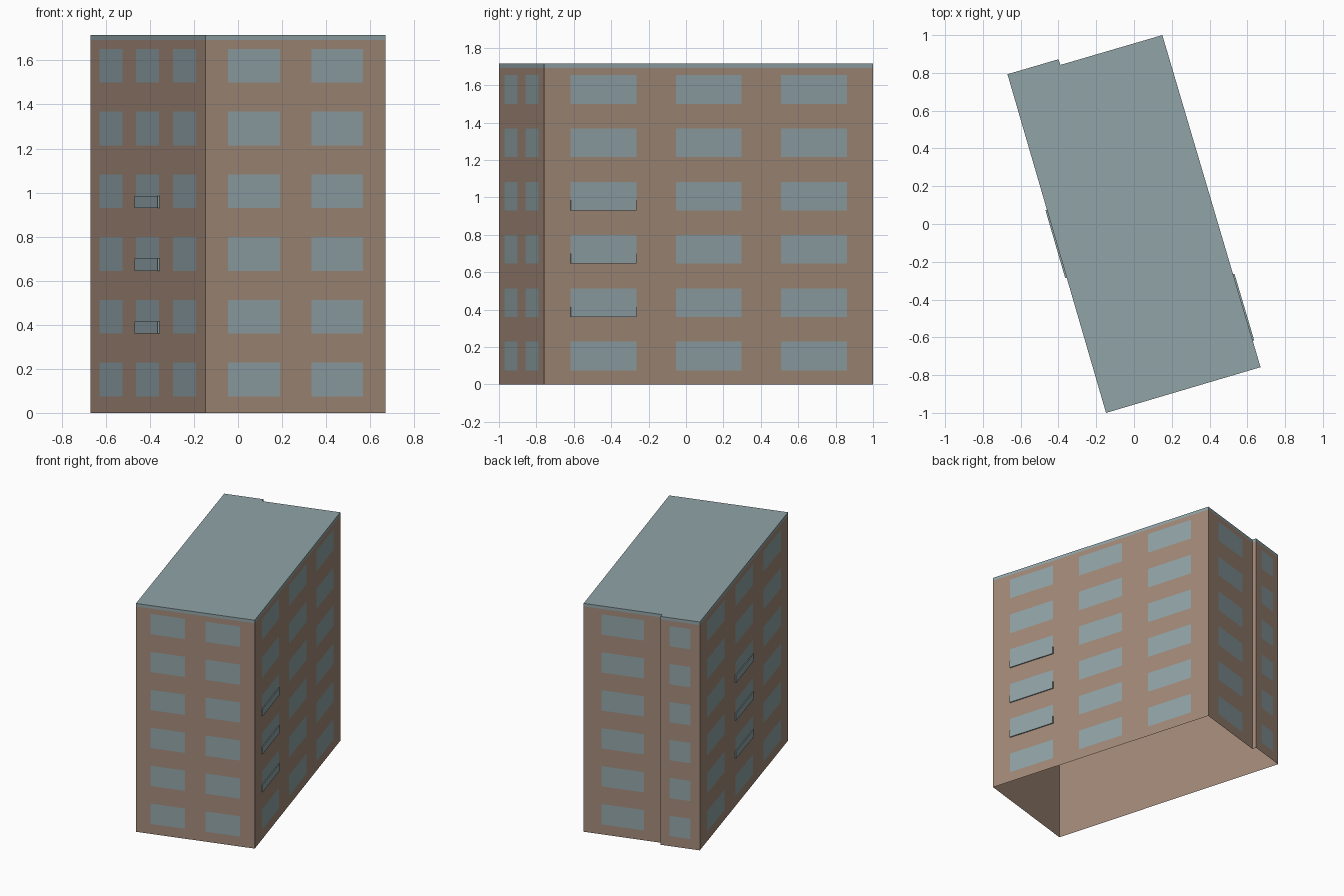
import bpy
import bmesh
from mathutils import Vector

cube = bpy.data.objects.get("Cube")
if cube:
    bpy.data.objects.remove(cube, do_unlink=True)


def material(name, rgb):
    mat = bpy.data.materials.new(name)
    mat.use_nodes = True
    colour = (*rgb, 1)
    mat.diffuse_color = colour
    bsdf = mat.node_tree.nodes["Principled BSDF"]
    bsdf.inputs["Base Color"].default_value = colour
    bsdf.inputs["Roughness"].default_value = 0.8
    return mat


BRICK = material("brown wall", (0.36, 0.25, 0.188))
GLASS = material("blue grey glass and roof", (0.279, 0.367, 0.386))

# Footprint corners, counter-clockwise from the front corner
FRONT, RIGHT, BACK = Vector((-0.148, -1)), Vector((0.67, -0.758)), Vector((0.15, 1))
NOTCH_IN, NOTCH_OUT, LEFT = Vector((-0.39, 0.842)), Vector((-0.4, 0.872)), Vector((-0.67, 0.793))
FOOTPRINT = [FRONT, RIGHT, BACK, NOTCH_IN, NOTCH_OUT, LEFT]
TOP, BAND = 1.715, 1.692
FLOORS, FIRST_SILL, STOREY, WINDOW_HEIGHT = 6, 0.075, 0.285, 0.153


def finish(name, bm, mat):
    mesh = bpy.data.meshes.new(name)
    bm.to_mesh(mesh)
    bm.free()
    mesh.materials.append(mat)
    obj = bpy.data.objects.new(name, mesh)
    bpy.context.collection.objects.link(obj)
    return obj


def prism(bm, points, low, high, caps):
    """Extrude a plan outline between two heights, with optional caps."""
    rings = [[bm.verts.new((p.x, p.y, z)) for p in points] for z in (low, high)]
    for i in range(len(points)):
        j = (i + 1) % len(points)
        bm.faces.new((rings[0][i], rings[0][j], rings[1][j], rings[1][i]))
    if caps:
        bm.faces.new(rings[0][::-1])
        bm.faces.new(rings[1])


def along(start, end, span, offset):
    """Two plan points on a wall, pushed outwards by the offset."""
    side = end - start
    out = Vector((side.y, -side.x)).normalized() * offset
    return [start + side * t + out for t in span]


def windows(name, start, end, spans):
    bm = bmesh.new()
    for floor in range(FLOORS):
        low = FIRST_SILL + floor * STOREY
        high = low + WINDOW_HEIGHT
        for span in spans:
            p, q = along(start, end, span, 0.0015)
            bm.faces.new([bm.verts.new((v.x, v.y, z)) for v, z in
                          ((p, low), (q, low), (q, high), (p, high))])
    finish(name, bm, GLASS)


def balconies(name, start, end, span):
    bm = bmesh.new()
    for floor in (1, 2, 3):
        low = FIRST_SILL + floor * STOREY
        plan = along(start, end, span, 0.008) + along(start, end, span, 0)[::-1]
        prism(bm, plan, low, low + 0.055, True)
    finish(name, bm, GLASS)


# Wall shell, open underneath
shell = bmesh.new()
prism(shell, FOOTPRINT, 0, BAND, False)
finish("walls", shell, BRICK)

# Roof slab, flush with the walls
slab = bmesh.new()
prism(slab, FOOTPRINT, BAND, TOP, True)
finish("roof", slab, GLASS)

# Window grids
LONG_SPANS = [(0.08, 0.28), (0.4, 0.6), (0.72, 0.92)]
windows("front_windows", FRONT, RIGHT, [(0.125, 0.413), (0.587, 0.875)])
windows("long_side_windows", RIGHT, BACK, LONG_SPANS)
windows("back_wide_windows", BACK, NOTCH_IN, [(0.23, 0.77)])
windows("back_narrow_windows", NOTCH_OUT, LEFT, [(0.23, 0.77)])
windows("other_long_side_windows", LEFT, FRONT, LONG_SPANS)

# Thin balcony panels over the lower part of some windows
balconies("long_side_balconies", RIGHT, BACK, LONG_SPANS[0])
balconies("other_long_side_balconies", LEFT, FRONT, LONG_SPANS[1])
